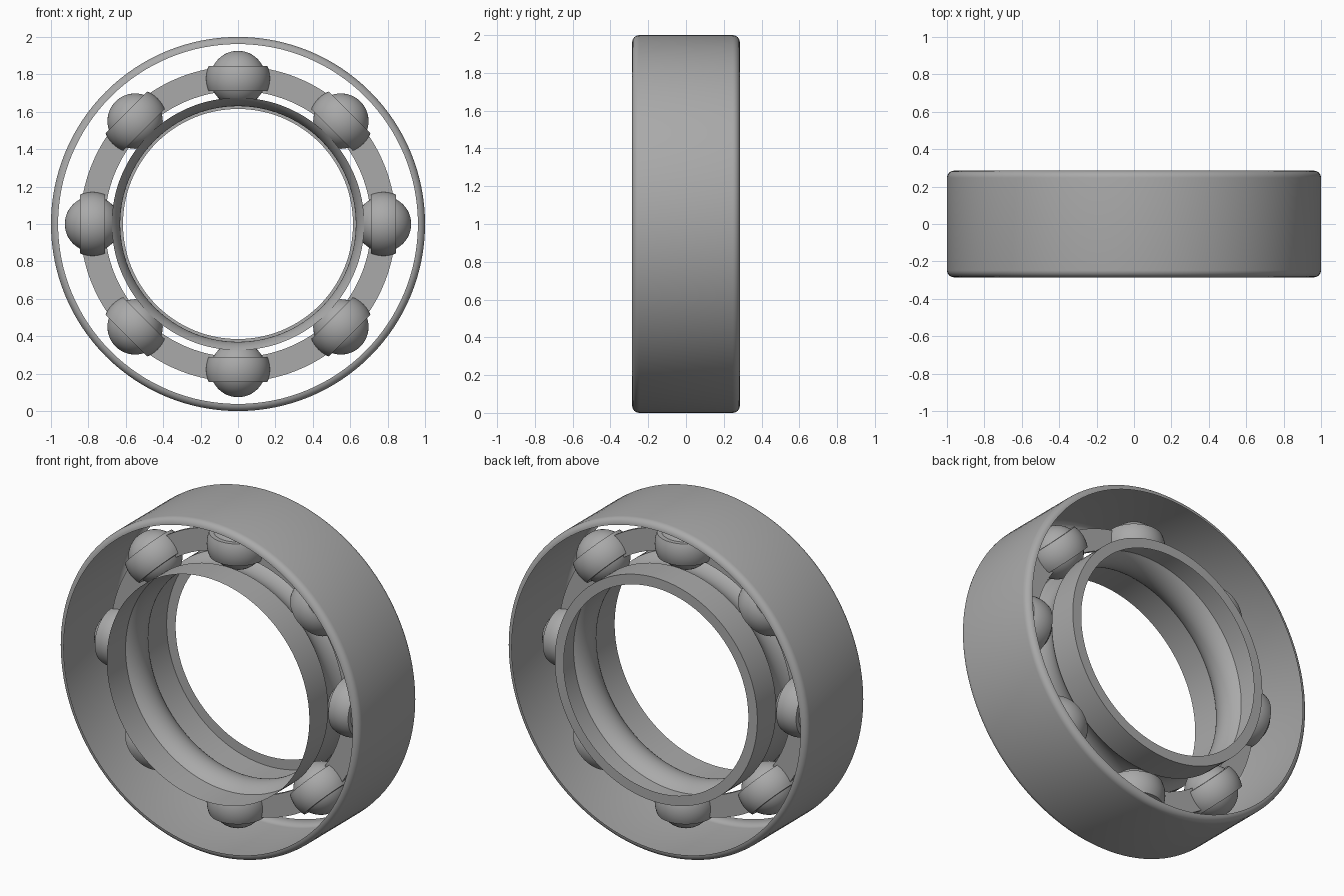
import bpy, bmesh
from math import sin, cos, pi, sqrt, acos, radians
from mathutils import Matrix, Vector

if "Cube" in bpy.data.objects:
    bpy.data.objects.remove(bpy.data.objects["Cube"], do_unlink=True)

STEEL = (0.4, 0.4, 0.4, 1)
HALF_WIDTH = 0.285
BALLS = 8
PITCH = 0.778        # radius of the circle of ball centres
BALL_R = 0.148
POCKET_R = 0.171
CAGE_HALF = 0.066    # half the radial width of the cage

steel = bpy.data.materials.new("steel_grey")
steel.use_nodes = True
steel.diffuse_color = STEEL
steel.node_tree.nodes["Principled BSDF"].inputs["Base Color"].default_value = STEEL


def finish(bm, name, angle=30):
    """Turn a bmesh into a smooth steel object standing on the ground."""
    bmesh.ops.recalc_face_normals(bm, faces=bm.faces)
    mesh = bpy.data.meshes.new(name)
    bm.to_mesh(mesh)
    bm.free()
    mesh.materials.append(steel)
    obj = bpy.data.objects.new(name, mesh)
    bpy.context.collection.objects.link(obj)
    obj.location.z = 1
    bpy.ops.object.select_all(action='DESELECT')
    obj.select_set(True)
    bpy.context.view_layer.objects.active = obj
    bpy.ops.object.shade_smooth_by_angle(angle=radians(angle))
    return obj


def lathe(name, profile, closed=False, steps=128):
    """Spin (radius, y) points about the y axis."""
    bm = bmesh.new()
    verts = [bm.verts.new((r, y, 0)) for r, y in profile]
    pairs = list(zip(verts, verts[1:]))
    if closed:
        pairs.append((verts[-1], verts[0]))
    edges = [bm.edges.new(p) for p in pairs]
    bmesh.ops.spin(bm, geom=verts + edges, cent=(0, 0, 0), axis=(0, 1, 0),
                   angle=2 * pi, steps=steps, use_merge=True)
    bmesh.ops.remove_doubles(bm, verts=bm.verts, dist=0.0001)
    return finish(bm, name)


def arc(cr, cy, radius, start, end, n):
    return [(cr + radius * cos(start + (end - start) * i / n),
             cy + radius * sin(start + (end - start) * i / n)) for i in range(n + 1)]


# Outer ring: open shell with rounded rims
fillet = 0.038
front_rim = arc(1 - fillet, -HALF_WIDTH + fillet, fillet, -pi / 2, 0, 6)
back_rim = [(r, -y) for r, y in reversed(front_rim)]
lathe("outer_ring", front_rim + back_rim)

# Inner ring: shell with a ball groove, open in front, flat rim at the back
land = 0.675
spread = acos((PITCH - land) / BALL_R)
groove = arc(PITCH, 0, BALL_R, pi + spread, pi - spread, 16)
lathe("inner_ring", [(land, -HALF_WIDTH)] + groove +
      [(land, HALF_WIDTH), (0.615, HALF_WIDTH)])

# Cage: thin flat washer between the balls
lo, hi, t = PITCH - CAGE_HALF, PITCH + CAGE_HALF, 0.01
lathe("cage_washer", [(lo, -t), (hi, -t), (hi, t), (lo, t)], closed=True)


def pocket():
    """Spherical strap that wraps one ball, as a thick closed band."""
    bm = bmesh.new()
    rows, cols = 8, 48
    offsets = [CAGE_HALF * (2 * i / rows - 1) for i in range(rows + 1)]
    loop = [(d, POCKET_R) for d in offsets] + [(d, BALL_R - 0.002) for d in reversed(offsets)]
    rings = []
    for d, radius in loop:
        rho = sqrt(radius ** 2 - d ** 2)
        rings.append([bm.verts.new((rho * cos(2 * pi * j / cols),
                                    rho * sin(2 * pi * j / cols), d)) for j in range(cols)])
    for i, ring in enumerate(rings):
        nxt = rings[(i + 1) % len(rings)]
        for j in range(cols):
            k = (j + 1) % cols
            bm.faces.new((ring[j], ring[k], nxt[k], nxt[j]))
    return bm


def ball():
    bm = bmesh.new()
    bmesh.ops.create_uvsphere(bm, u_segments=40, v_segments=24, radius=BALL_R)
    return bm


# Balls and their cage pockets, set round the pitch circle
for i in range(BALLS):
    place = Matrix.Rotation(2 * pi * i / BALLS, 4, 'Y') @ Matrix.Translation(Vector((0, 0, PITCH)))
    for name, make in (("ball", ball), ("cage_pocket", pocket)):
        bm = make()
        bm.transform(place)
        finish(bm, f"{name}_{i + 1}")
